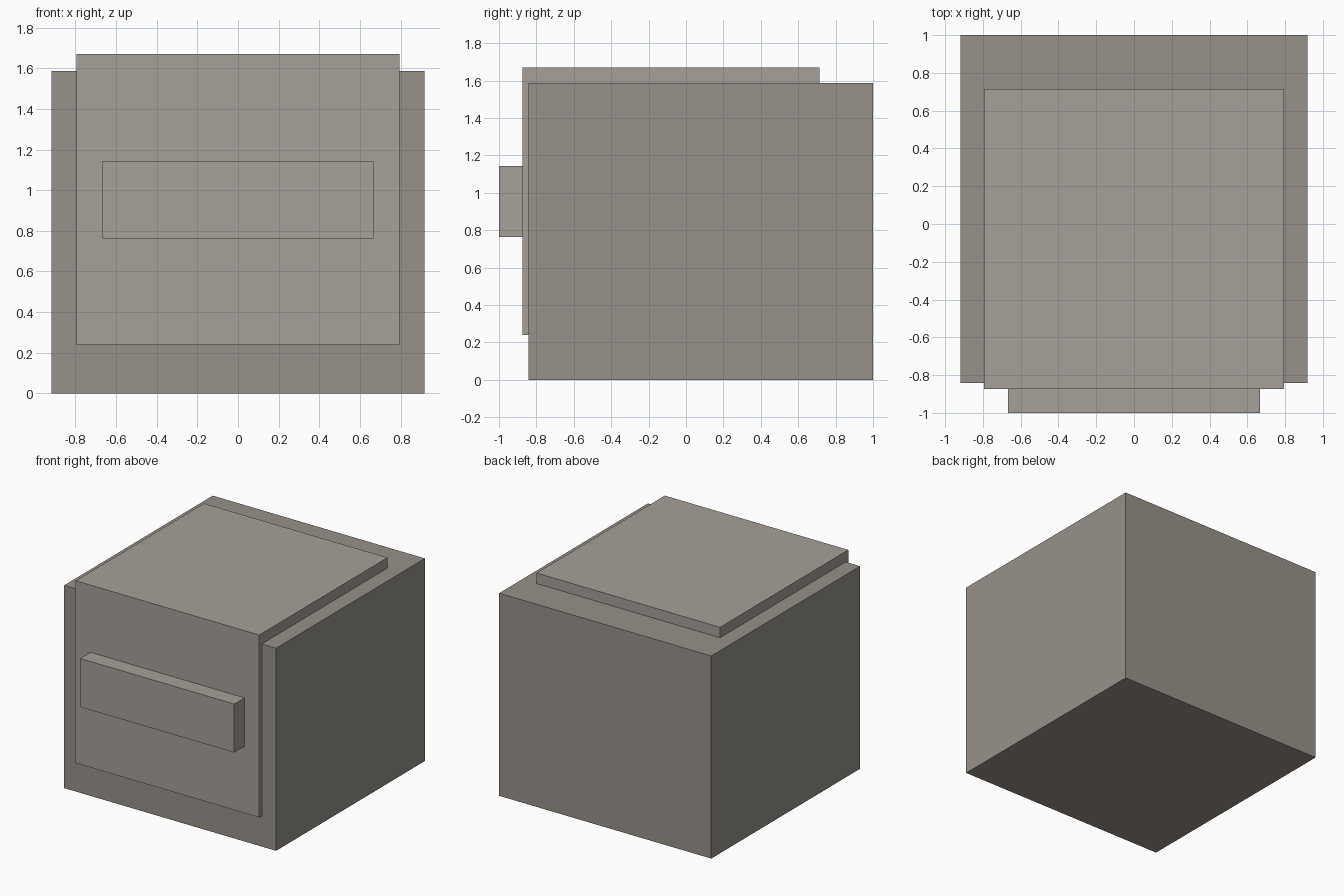
import bpy
import bmesh
from mathutils import Vector

if "Cube" in bpy.data.objects:
    bpy.data.objects.remove(bpy.data.objects["Cube"])


def material(name, rgb):
    mat = bpy.data.materials.new(name)
    mat.diffuse_color = (*rgb, 1)
    mat.use_nodes = True
    mat.node_tree.nodes["Principled BSDF"].inputs["Base Color"].default_value = mat.diffuse_color
    return mat


def box(name, lo, hi, mat):
    """Axis-aligned box between two corners."""
    lo, hi = Vector(lo), Vector(hi)
    mid, size = (lo + hi) / 2, hi - lo
    bm = bmesh.new()
    bmesh.ops.create_cube(bm, size=1)
    bmesh.ops.scale(bm, vec=size, verts=bm.verts)
    mesh = bpy.data.meshes.new(name)
    bm.to_mesh(mesh)
    bm.free()
    mesh.materials.append(mat)
    obj = bpy.data.objects.new(name, mesh)
    obj.location = mid
    bpy.context.collection.objects.link(obj)
    return obj


dark = material("dark_stone", (0.31, 0.285, 0.25))
light = material("light_stone", (0.38, 0.35, 0.31))

# Main block
box("body", (-0.919, -0.841, 0), (0.919, 1.0, 1.587), dark)
# Inset block standing proud of the front and the top
box("inner_block", (-0.795, -0.873, 0.241), (0.795, 0.714, 1.669), light)
# Horizontal bar on the front
box("front_bar", (-0.667, -1.0, 0.763), (0.667, -0.86, 1.143), light)
